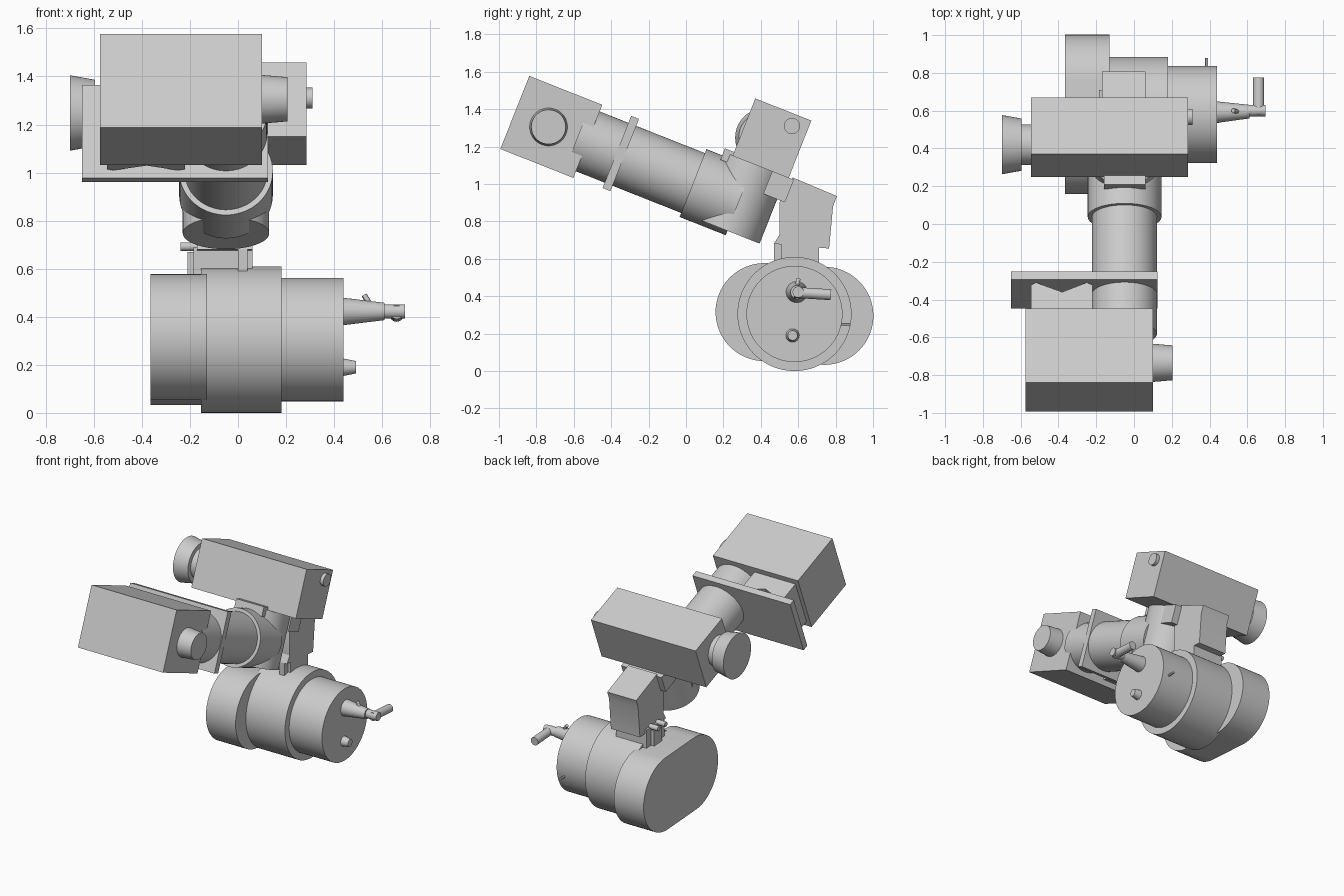
import bpy, bmesh, math
from mathutils import Matrix, Vector

cube = bpy.data.objects.get("Cube")
if cube:
    bpy.data.objects.remove(cube, do_unlink=True)

mat = bpy.data.materials.new("plain_grey")
mat.use_nodes = True
GREY = (0.6, 0.6, 0.6, 1)
mat.diffuse_color = GREY
mat.node_tree.nodes["Principled BSDF"].inputs["Base Color"].default_value = GREY

WORLD = Matrix.Identity(4)
# Tilted frame of the arm: x across, y back along the arm, z up from it
ARM = Matrix.Translation((0, -0.72, 1.305)) @ Matrix.Rotation(math.radians(-21.6), 4, 'X')


def finish(name, bm, frame):
    bmesh.ops.recalc_face_normals(bm, faces=bm.faces)
    mesh = bpy.data.meshes.new(name)
    bm.to_mesh(mesh)
    bm.free()
    ob = bpy.data.objects.new(name, mesh)
    bpy.context.collection.objects.link(ob)
    ob.matrix_world = frame
    mesh.materials.append(mat)
    bpy.ops.object.select_all(action='DESELECT')
    ob.select_set(True)
    bpy.context.view_layer.objects.active = ob
    bpy.ops.object.shade_smooth_by_angle(angle=math.radians(30))
    return ob


def box(name, x, y, z, frame=WORLD):
    bm = bmesh.new()
    bmesh.ops.create_cube(bm, size=1)
    for v in bm.verts:
        for i, (lo, hi) in enumerate((x, y, z)):
            v.co[i] = lo if v.co[i] < 0 else hi
    return finish(name, bm, frame)


def tube(name, a, b, r1, r2=None, frame=WORLD, sides=64):
    a, b = Vector(a), Vector(b)
    axis = b - a
    place = Matrix.Translation((a + b) / 2) @ axis.to_track_quat('Z', 'Y').to_matrix().to_4x4()
    bm = bmesh.new()
    bmesh.ops.create_cone(bm, cap_ends=True, segments=sides, radius1=r1,
                          radius2=r1 if r2 is None else r2, depth=axis.length, matrix=place)
    return finish(name, bm, frame)


def prism(name, points, offset, frame=WORLD):
    bm = bmesh.new()
    face = bm.faces.new([bm.verts.new(p) for p in points])
    out = bmesh.ops.extrude_face_region(bm, geom=[face])
    bmesh.ops.translate(bm, vec=offset,
                        verts=[e for e in out["geom"] if isinstance(e, bmesh.types.BMVert)])
    return finish(name, bm, frame)


# Base drums, lying across x
DY, DZ = 0.58, 0.305
tube("centre_drum", (-0.155, DY, DZ), (0.18, DY, DZ), 0.305, sides=96)
tube("end_drum", (0.18, DY, DZ), (0.44, DY, DZ), 0.257, sides=96)
tilt = math.radians(-5)
oval = []
for cy, cz, start in ((0.74, 0.295, -90), (0.42, 0.315, 90)):
    for i in range(33):
        t = math.radians(start + i * 180 / 32) + tilt
        oval.append((-0.365, cy + 0.262 * math.cos(t), cz + 0.262 * math.sin(t)))
prism("oval_housing", oval, (0.235, 0, 0))

# Crank and small fittings on the drum
tube("drum_plug", (0.44, 0.57, 0.19), (0.49, 0.57, 0.19), 0.036, 0.026, sides=24)
tube("crank_shaft", (0.43, 0.592, 0.422), (0.61, 0.595, 0.422), 0.058, 0.036, sides=32)
tube("crank_hub", (0.6, 0.6, 0.422), (0.695, 0.6, 0.422), 0.03, sides=24)
tube("crank_handle", (0.66, 0.58, 0.42), (0.66, 0.775, 0.408), 0.029, sides=24)
tube("crank_pin", (0.55, 0.595, 0.45), (0.525, 0.6, 0.49), 0.012, sides=12)
tube("drum_pin", (0.385, 0.82, 0.25), (0.385, 0.88, 0.25), 0.008, sides=12)

# Neck and head block
box("neck", (-0.185, 0.06), (0.51, 0.71), (0.5, 0.69))
box("neck_key", (0.0, 0.04), (0.47, 0.53), (0.59, 0.68))
box("latch_block", (-0.21, -0.18), (0.57, 0.66), (0.56, 0.67))
for i, y in enumerate((0.57, 0.65)):
    tube("latch_peg_%d" % (i + 1), (-0.24, y, 0.692), (-0.16, y, 0.692), 0.018, sides=16)
head = [(0.47, 0.68), (0.765, 0.655), (0.786, 0.88), (0.807, 0.935),
        (0.57, 1.035), (0.5, 0.9), (0.5, 0.73)]
prism("head_block", [(-0.17, y, z) for y, z in head], (0.23, 0, 0))

# Elbow: upright cylinder meeting the arm
AX = -0.05
tube("elbow", (AX, 1.085, -0.17), (AX, 1.085, 0.215), 0.18, frame=ARM)
box("elbow_clamp", (-0.21, 0.11), (1.185, 1.31), (0.085, 0.215), ARM)
box("mount_plate", (-0.16, 0.06), (0.905, 1.25), (0.17, 0.235), ARM)

# Arm and collar
tube("arm", (AX, 0.15, 0), (AX, 0.85, 0), 0.172, frame=ARM)
tube("arm_collar", (AX, 0.815, 0), (AX, 1.08, 0), 0.195, frame=ARM)

# Front head: flange, braces, box and nozzle
box("flange", (-0.65, 0.125), (0.375, 0.42), (-0.203, 0.212), ARM)
braces = [(-0.545, 0.2), (-0.545, 0.36), (-0.52, 0.374), (-0.38, 0.32),
          (-0.25, 0.374), (-0.22, 0.36), (-0.22, 0.2)]
prism("braces", [(x, y, -0.17) for x, y in braces], (0, 0, 0.34), ARM)
box("front_box", (-0.575, 0.1), (-0.21, 0.21), (-0.21, 0.21), ARM)
tube("front_nozzle", (0.09, -0.735, 1.305), (0.205, -0.735, 1.305), 0.102, 0.092)

# Upper head: box, side knob and flared bell
box("upper_box", (-0.545, 0.285), (0.958, 1.28), (0.213, 0.543), ARM)
tube("upper_knob", (0.28, 0.567, 1.31), (0.31, 0.567, 1.31), 0.043, sides=32)
tube("bell_neck", (-0.61, 0.42, 1.248), (-0.54, 0.42, 1.248), 0.107)
tube("bell", (-0.7, 0.42, 1.248), (-0.595, 0.42, 1.248), 0.157, 0.138)
